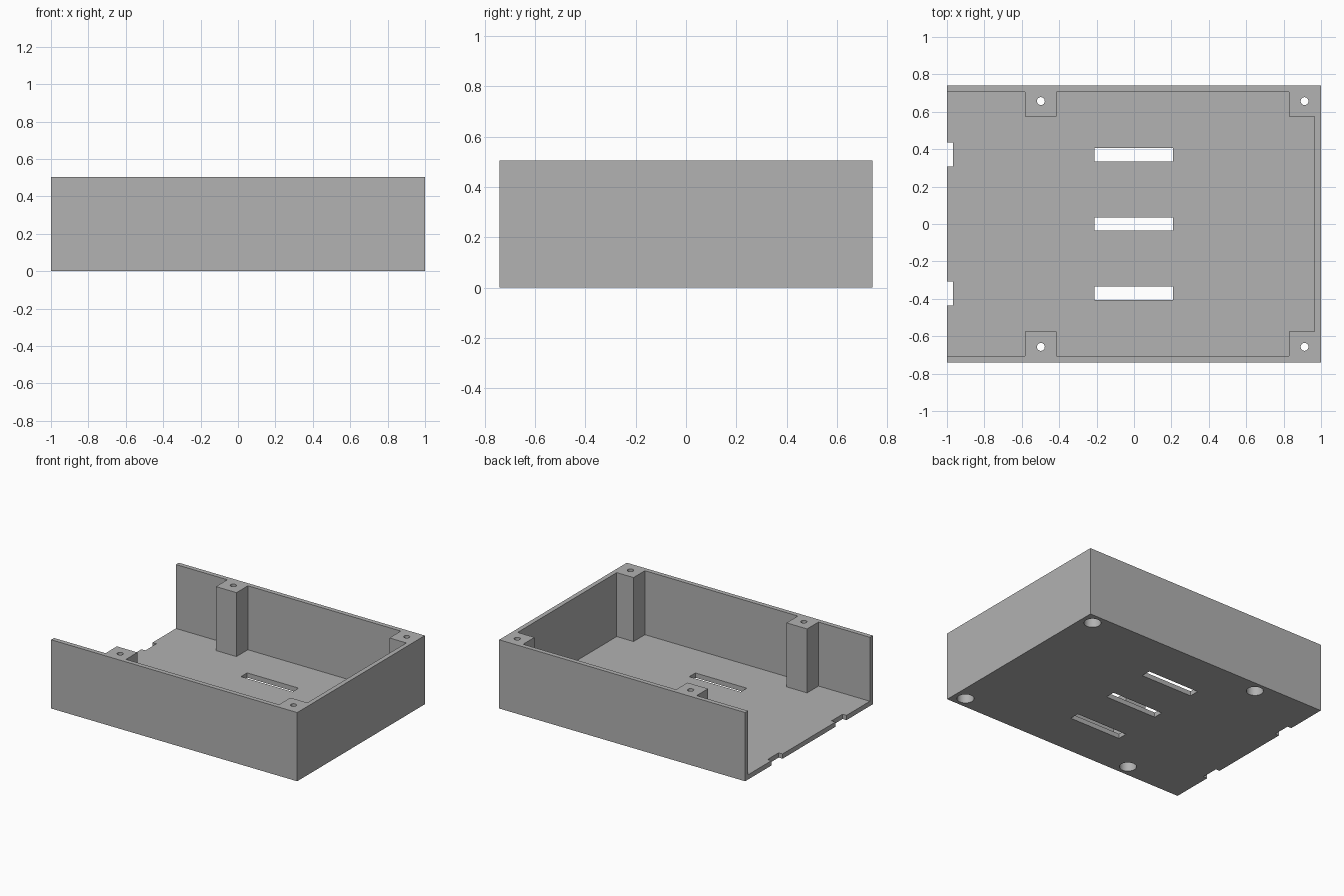
import bpy, bmesh, math

if "Cube" in bpy.data.objects:
    bpy.data.objects.remove(bpy.data.objects["Cube"])

HX, HY, H = 1.0, 0.741, 0.505      # outer half sizes and height
WALL, FLOOR = 0.034, 0.035
POST_Y = 0.575                     # inner face of the screw posts
HOLES = [(x, s * 0.657) for x in (-0.498, 0.912) for s in (1, -1)]

grey = bpy.data.materials.new("light_grey")
grey.diffuse_color = (0.445, 0.445, 0.445, 1)
grey.use_nodes = True
grey.node_tree.nodes["Principled BSDF"].inputs["Base Color"].default_value = grey.diffuse_color


def prism(name, outline, z0, z1):
    """Extrude a flat outline from z0 up to z1."""
    bm = bmesh.new()
    face = bm.faces.new([bm.verts.new((x, y, z0)) for x, y in outline])
    ext = bmesh.ops.extrude_face_region(bm, geom=[face])
    top = [v for v in ext["geom"] if isinstance(v, bmesh.types.BMVert)]
    bmesh.ops.translate(bm, verts=top, vec=(0, 0, z1 - z0))
    bmesh.ops.recalc_face_normals(bm, faces=bm.faces[:])
    mesh = bpy.data.meshes.new(name)
    bm.to_mesh(mesh)
    bm.free()
    mesh.materials.append(grey)
    ob = bpy.data.objects.new(name, mesh)
    bpy.context.collection.objects.link(ob)
    return ob


def rect(x0, x1, y0, y1):
    return [(x0, y0), (x1, y0), (x1, y1), (x0, y1)]


def circle(cx, cy, r, n=32):
    return [(cx + r * math.cos(2 * math.pi * i / n),
             cy + r * math.sin(2 * math.pi * i / n)) for i in range(n)]


# Solid block that everything is cut from
tray = prism("open_ended_tray", rect(-HX, HX, -HY, HY), 0, H)

# Cavity, open at the left end, leaving four screw posts standing
iy, ix = HY - WALL, HX - WALL
half = [(-1.2, iy), (-0.582, iy), (-0.582, POST_Y), (-0.415, POST_Y),
        (-0.415, iy), (0.829, iy), (0.829, POST_Y), (ix, POST_Y)]
cavity = half + [(x, -y) for x, y in reversed(half)]
cutters = [prism("cavity_cutter", cavity, FLOOR, H + 0.1)]

# Vent slots in the floor
for y in (-0.37, 0, 0.37):
    cutters.append(prism("slot_cutter", rect(-0.21, 0.208, y - 0.036, y + 0.036), -0.1, 0.1))

# Notches in the floor at the open end
for s in (-1, 1):
    y = s * 0.371
    cutters.append(prism("notch_cutter", rect(-1.1, -0.968, y - 0.064, y + 0.064), -0.1, 0.1))

# Screw holes with wide head recesses from below
for x, y in HOLES:
    cutters.append(prism("recess_cutter", circle(x, y, 0.057), -0.1, 0.38))
    cutters.append(prism("screw_hole_cutter", circle(x, y, 0.021), 0.3, H + 0.1))

# Apply the cuts
bpy.context.view_layer.objects.active = tray
tray.select_set(True)
for c in cutters:
    mod = tray.modifiers.new("cut", "BOOLEAN")
    mod.operation, mod.solver, mod.object = "DIFFERENCE", "EXACT", c
    bpy.ops.object.modifier_apply(modifier=mod.name)
for c in cutters:
    bpy.data.objects.remove(c, do_unlink=True)

# Round the hole walls while keeping edges sharp
bpy.ops.object.shade_smooth_by_angle(angle=math.radians(30))
